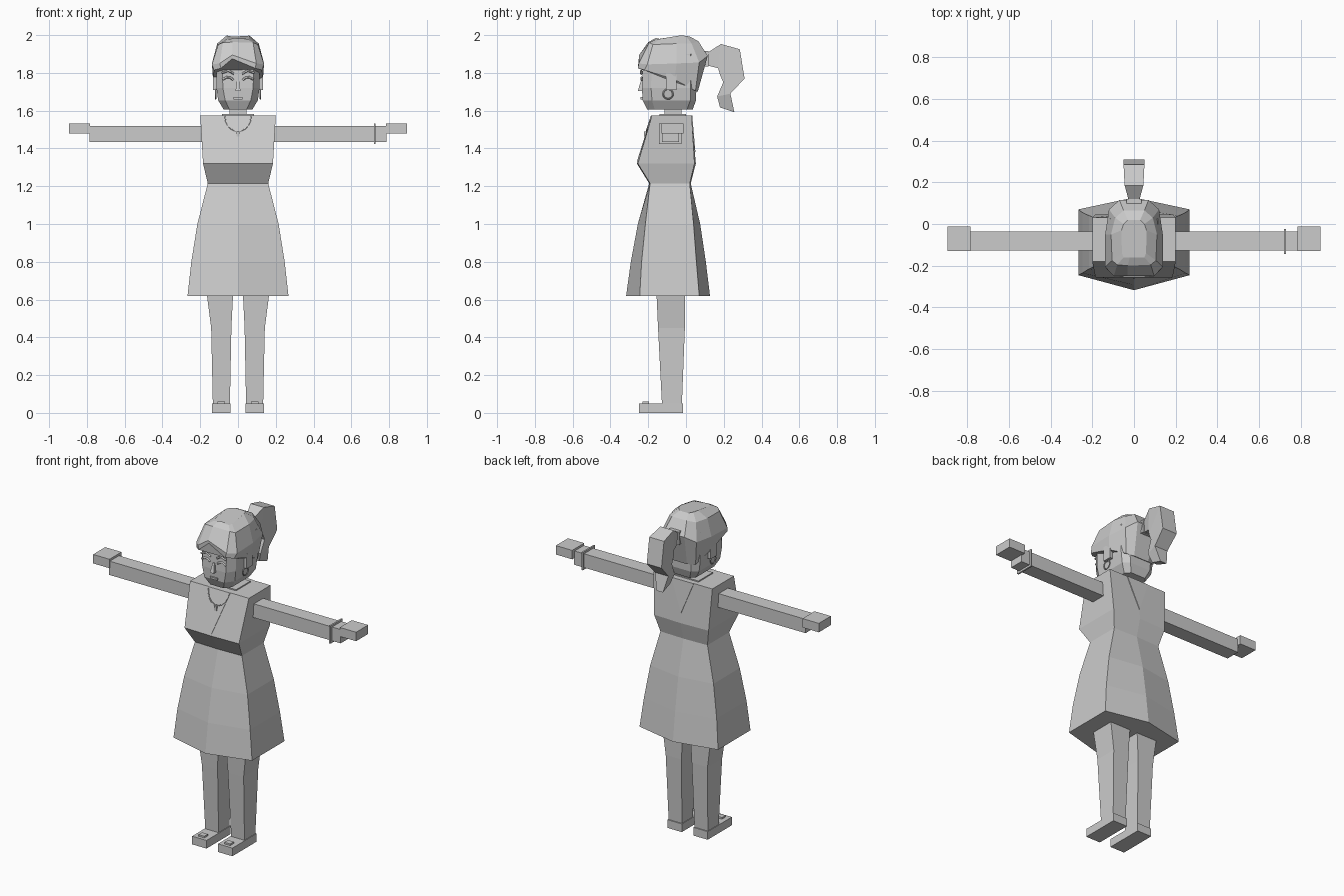
import bpy, bmesh, math
from mathutils import Vector

grey = bpy.data.materials.new("light_grey")
grey.diffuse_color = (0.6, 0.6, 0.6, 1)


def finish(name, bm):
    bmesh.ops.recalc_face_normals(bm, faces=bm.faces)
    me = bpy.data.meshes.new(name)
    bm.to_mesh(me)
    bm.free()
    me.materials.append(grey)
    ob = bpy.data.objects.new(name, me)
    bpy.context.collection.objects.link(ob)
    return ob


def loft(name, rings):
    """Skin between rings with equal point counts and cap both ends."""
    bm = bmesh.new()
    vs = [[bm.verts.new(p) for p in r] for r in rings]
    n = len(vs[0])
    for a, b in zip(vs, vs[1:]):
        for i in range(n):
            j = (i + 1) % n
            bm.faces.new((a[i], a[j], b[j], b[i]))
    bm.faces.new(vs[0][::-1])
    bm.faces.new(vs[-1])
    return finish(name, bm)


def rect(z, x0, x1, y0, y1):
    return [(x0, y0, z), (x1, y0, z), (x1, y1, z), (x0, y1, z)]


def box(name, x0, x1, y0, y1, z0, z1):
    return loft(name, [rect(z0, x0, x1, y0, y1), rect(z1, x0, x1, y0, y1)])


def hexagon(z, x, yf, yb, cf, cb):
    """Six-sided body ring with centre points at the front and back."""
    return [(-x, yf, z), (0, cf, z), (x, yf, z), (x, yb, z), (0, cb, z), (-x, yb, z)]


def mirror_ring(half, front=None):
    """Full ring from right-hand points, with an optional front middle point."""
    ring = list(half) + [(-x, y, z) for x, y, z in reversed(half)]
    return ring + [front] if front else ring


def strip(name, pts, w=0.006, closed=False):
    """Thin square bar along a path."""
    cu = bpy.data.curves.new(name, 'CURVE')
    cu.dimensions = '3D'
    cu.bevel_depth = w
    cu.bevel_resolution = 0
    cu.use_fill_caps = True
    sp = cu.splines.new('POLY')
    sp.points.add(len(pts) - 1)
    for p, q in zip(sp.points, pts):
        p.co = (*q, 1)
    sp.use_cyclic_u = closed
    cu.materials.append(grey)
    ob = bpy.data.objects.new(name, cu)
    bpy.context.collection.objects.link(ob)


# Dress: bodice and flared skirt
loft("bodice", [
    hexagon(1.215, 0.16, -0.19, 0.02, -0.195, 0.025),
    hexagon(1.32, 0.185, -0.255, 0.045, -0.26, 0.052),
    hexagon(1.575, 0.2, -0.18, 0.03, -0.18, 0.03)])
loft("skirt", [
    hexagon(0.62, 0.267, -0.245, 0.07, -0.317, 0.127),
    hexagon(0.80, 0.247, -0.235, 0.055, -0.292, 0.105),
    hexagon(1.0, 0.215, -0.215, 0.04, -0.255, 0.075),
    hexagon(1.215, 0.16, -0.19, 0.02, -0.195, 0.025)])


# V-shaped neckline plates, front and back
def v_plate(name, z, y0, y1):
    tip, top = (0, y0, z), 1.575
    bm = bmesh.new()
    sets = [[bm.verts.new((x, y + d, h)) for x, y, h in
             ((0, y0, z), (0.075, y1, top), (-0.075, y1, top))] for d in (-0.003, 0.003)]
    a, b = sets
    bm.faces.new(a)
    bm.faces.new(b)
    for i in range(3):
        bm.faces.new((a[i], a[(i + 1) % 3], b[(i + 1) % 3], b[i]))
    finish(name, bm)


v_plate("front_neckline", 1.33, -0.257, -0.18)
v_plate("back_neckline", 1.38, 0.047, 0.03)

# Neck and neck base
box("neck_base", -0.085, 0.085, -0.14, 0.0, 1.56, 1.582)
box("neck", -0.045, 0.045, -0.115, -0.025, 1.57, 1.63)

# Necklace and pendant
strip("necklace", [(0.07 * math.sin(a), -0.183 - 0.028 * max(0, math.cos(a)),
                    1.575 - 0.085 * math.cos(a))
                   for a in [math.radians(d) for d in range(-90, 91, 20)]], 0.003)
box("pendant", -0.009, 0.009, -0.222, -0.205, 1.462, 1.49)

# Arms, hands, legs and shoes on both sides
for s, side in ((1, "right"), (-1, "left")):
    def sbox(name, x0, x1, *r):
        return box(f"{side}_{name}", min(s * x0, s * x1), max(s * x0, s * x1), *r)

    sbox("arm", 0.18, 0.787, -0.127, -0.037, 1.435, 1.52)
    sbox("hand", 0.783, 0.894, -0.13, -0.013, 1.478, 1.533)
    loft(f"{side}_leg", [rect(z, s * a, s * b, f, k) for z, a, b, f, k in (
        (0.04, 0.043, 0.133, -0.127, -0.022),
        (0.45, 0.035, 0.142, -0.148, -0.006),
        (0.65, 0.025, 0.168, -0.157, -0.004))])
    sbox("shoe", 0.039, 0.137, -0.25, -0.015, 0, 0.05)
    sbox("shoe_button", 0.068, 0.108, -0.23, -0.195, 0.045, 0.06)
    # Ear and hoop earring
    sbox("ear", 0.10, 0.133, -0.105, -0.05, 1.71, 1.80)
    strip(f"{side}_earring", [(s * 0.118, -0.095 + 0.026 * math.cos(a), 1.688 + 0.026 * math.sin(a))
                              for a in [i * math.tau / 12 for i in range(12)]], 0.004, True)
    # Closed eye lashes and brow
    strip(f"{side}_eye", [(s * x, -0.236, z) for x, z in
                          ((0.025, 1.762), (0.04, 1.775), (0.06, 1.777), (0.082, 1.765))], 0.006)
    strip(f"{side}_brow", [(s * x, -0.237, z) for x, z in
                           ((0.022, 1.795), (0.05, 1.812), (0.085, 1.80))], 0.006)

# Bracelet
box("bracelet", 0.719, 0.729, -0.143, -0.025, 1.423, 1.532)


# Head with chamfered corners
def head_ring(z, f, w, yf, ym, yb, b):
    return mirror_ring([(f, yf, z), (w, ym, z), (w, yb - 0.03, z), (b, yb, z)])


loft("head", [
    head_ring(1.605, 0.045, 0.075, -0.205, -0.165, 0.035, 0.05),
    head_ring(1.655, 0.068, 0.105, -0.230, -0.18, 0.053, 0.07),
    head_ring(1.72, 0.08, 0.114, -0.233, -0.185, 0.055, 0.075),
    head_ring(1.90, 0.085, 0.114, -0.225, -0.18, 0.055, 0.075)])
loft("nose", [rect(1.705, -0.013, 0.013, -0.255, -0.22),
              rect(1.76, -0.006, 0.006, -0.238, -0.22)])
box("lips", -0.024, 0.024, -0.24, -0.22, 1.66, 1.672)

# Hair cap with parted fringe
loft("hair", [
    mirror_ring([(0.09, -0.255, 1.825), (0.127, -0.22, 1.815), (0.132, -0.06, 1.765),
                 (0.10, 0.05, 1.705), (0.05, 0.062, 1.70)], (-0.03, -0.24, 1.875)),
    mirror_ring([(0.097, -0.25, 1.85), (0.138, -0.205, 1.845), (0.138, -0.05, 1.85),
                 (0.12, 0.07, 1.855), (0.07, 0.115, 1.89)], (-0.03, -0.248, 1.895)),
    mirror_ring([(0.08, -0.195, 1.96), (0.105, -0.175, 1.95), (0.11, -0.05, 1.955),
                 (0.09, 0.03, 1.955), (0.05, 0.065, 1.968)], (-0.03, -0.2, 1.963)),
    mirror_ring([(0.05, -0.16, 1.977), (0.058, -0.14, 1.98), (0.06, -0.03, 1.998),
                 (0.05, 0.0, 1.996), (0.03, 0.02, 1.992)], (-0.02, -0.16, 1.984))])

# Ponytail and hair tie: outer and inner edge points with half widths
box("hair_tie", -0.035, 0.035, 0.075, 0.12, 1.835, 1.915)
tail = [(0.112, 1.905, 0.112, 1.84, 0.025),
        (0.185, 1.953, 0.17, 1.825, 0.045),
        (0.285, 1.925, 0.18, 1.79, 0.05),
        (0.31, 1.77, 0.197, 1.75, 0.05),
        (0.235, 1.69, 0.165, 1.675, 0.045),
        (0.256, 1.592, 0.18, 1.617, 0.022)]
loft("ponytail", [[(-w, y0, z0), (w, y0, z0), (w * 0.85, y1, z1), (-w * 0.85, y1, z1)]
                  for y0, z0, y1, z1, w in tail])
